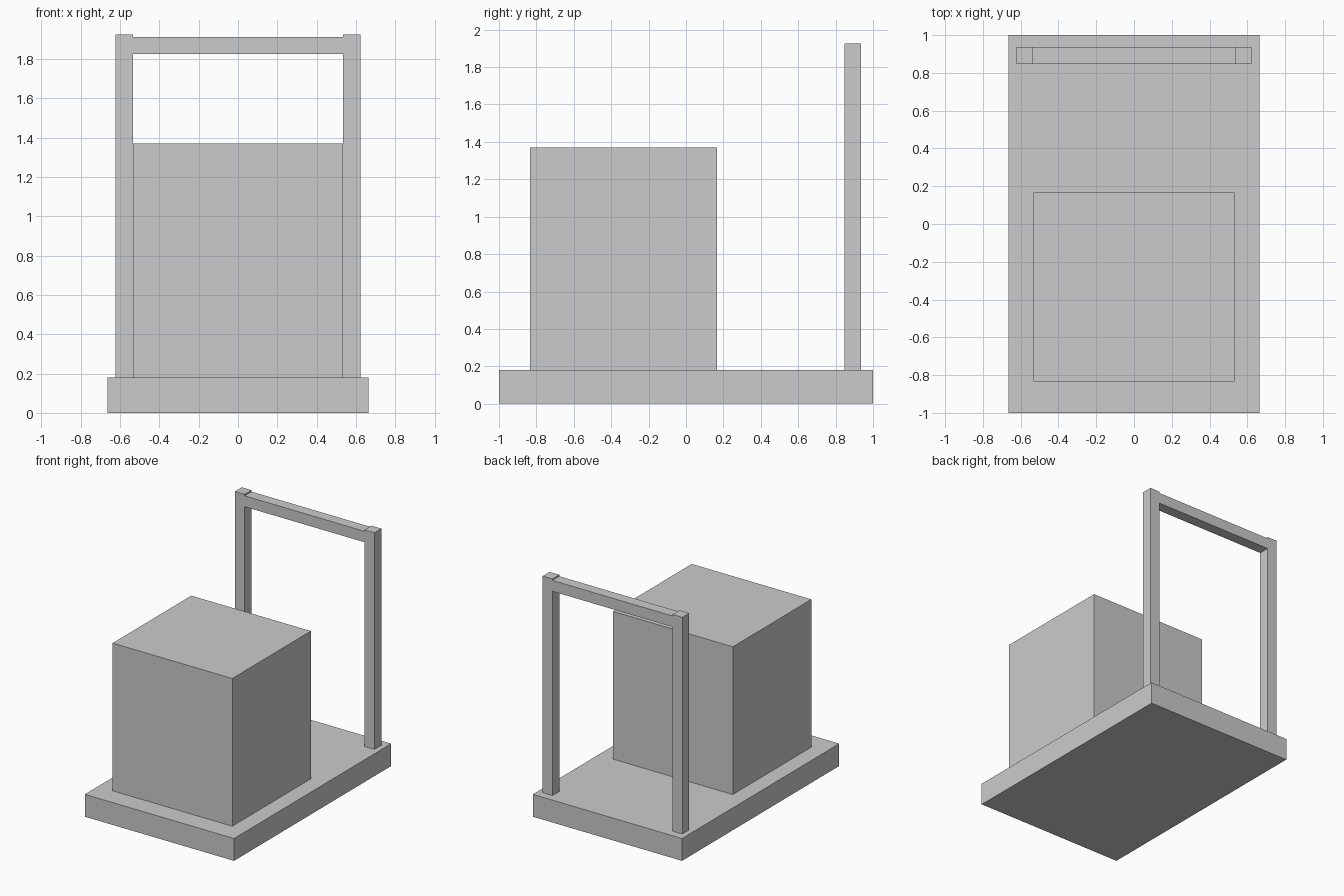
import bpy

if "Cube" in bpy.data.objects:
    bpy.data.objects.remove(bpy.data.objects["Cube"])


def box(name, x, y, z):
    """Box from (min, max) ranges on each axis."""
    ranges = (x, y, z)
    bpy.ops.mesh.primitive_cube_add(size=1, location=[(a + b) / 2 for a, b in ranges])
    obj = bpy.context.object
    obj.name = name
    obj.scale = [b - a for a, b in ranges]
    bpy.ops.object.transform_apply(location=False, rotation=False, scale=True)
    return obj


DECK_TOP = 0.18
POST_IN, POST_OUT = 0.535, 0.622
FRAME_Y = (0.848, 0.936)

# Flat platform
box("platform", (-0.665, 0.665), (-1, 1), (0, DECK_TOP))

# Cargo block resting on the platform
box("cargo_box", (-0.533, 0.533), (-0.834, 0.166), (DECK_TOP, 1.37))

# Handle frame: two posts and a crossbar slightly below their tops
box("left_post", (-POST_OUT, -POST_IN), FRAME_Y, (DECK_TOP, 1.925))
box("right_post", (POST_IN, POST_OUT), FRAME_Y, (DECK_TOP, 1.925))
box("handle_bar", (-POST_IN, POST_IN), FRAME_Y, (1.825, 1.913))
